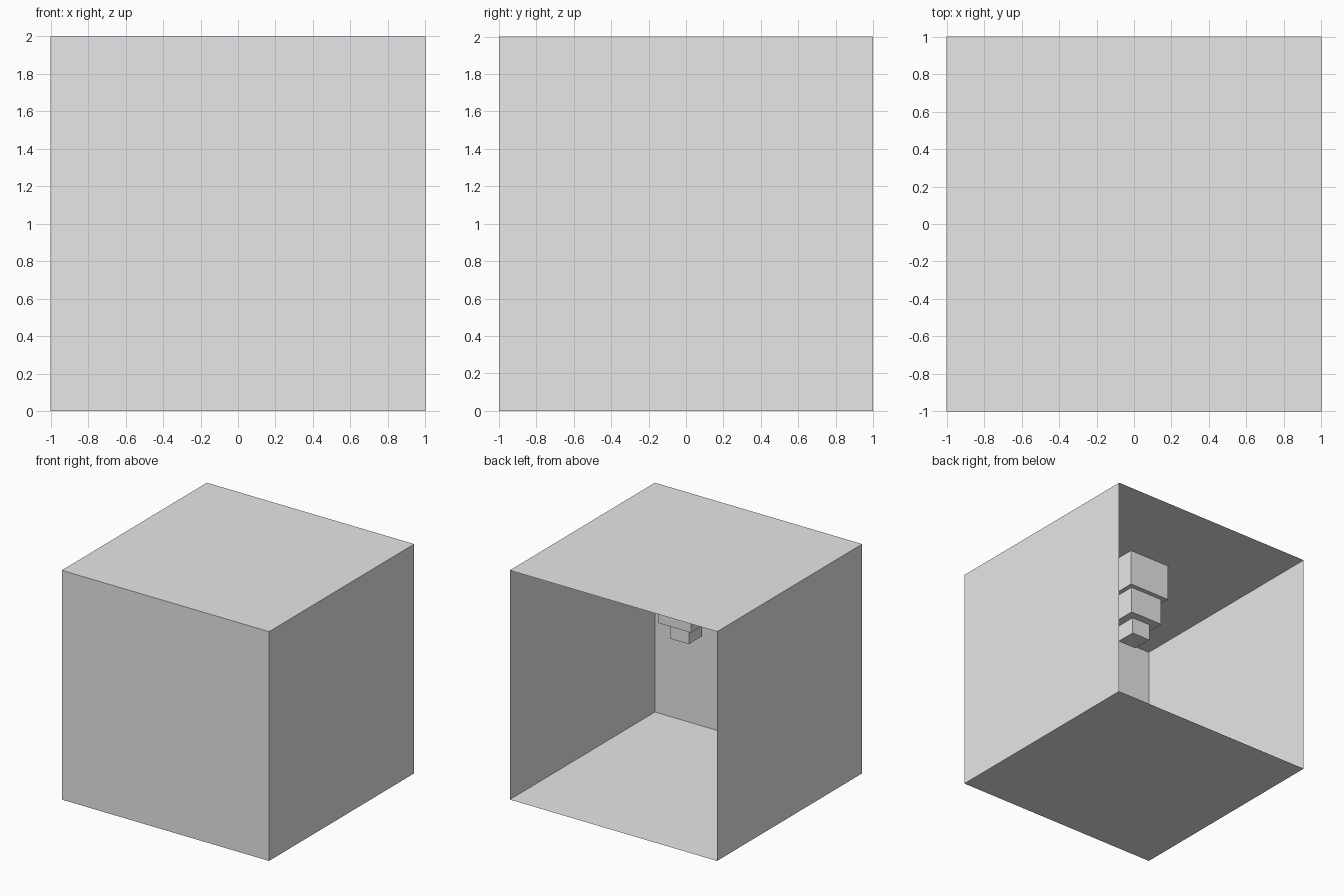
import bpy
import bmesh
from mathutils import Vector

default = bpy.data.objects.get("Cube")
if default:
    bpy.data.objects.remove(default, do_unlink=True)

# Single plain grey
grey = bpy.data.materials.new("light_grey")
grey.use_nodes = True
colour = (0.8, 0.8, 0.8, 1)
grey.diffuse_color = colour
grey.node_tree.nodes["Principled BSDF"].inputs["Base Color"].default_value = colour


def open_box(name, half, bottom, top, open_side):
    """Flat-shaded square box with the face pointing along open_side removed."""
    bm = bmesh.new()
    bmesh.ops.create_cube(bm, size=2)
    bm.normal_update()
    side = Vector(open_side)
    gone = [f for f in bm.faces if f.normal.dot(side) > 0.9]
    bmesh.ops.delete(bm, geom=gone, context='FACES')
    for v in bm.verts:
        v.co = (v.co.x * half, v.co.y * half, top if v.co.z > 0 else bottom)
    mesh = bpy.data.meshes.new(name)
    bm.to_mesh(mesh)
    bm.free()
    mesh.materials.append(grey)
    obj = bpy.data.objects.new(name, mesh)
    bpy.context.collection.objects.link(obj)
    return obj


# Thin-walled room, open at the back
open_box("room_shell", 1, 0, 2, (0, 1, 0))

# Stepped fixture hanging from the middle of the ceiling, each tier smaller
top = 2
for name, half, bottom in (("upper_tier", 0.2, 1.68),
                           ("middle_tier", 0.16, 1.445),
                           ("lower_tier", 0.09, 1.3)):
    open_box("ceiling_fixture_" + name, half, bottom, top, (0, 0, 1))
    top = bottom
